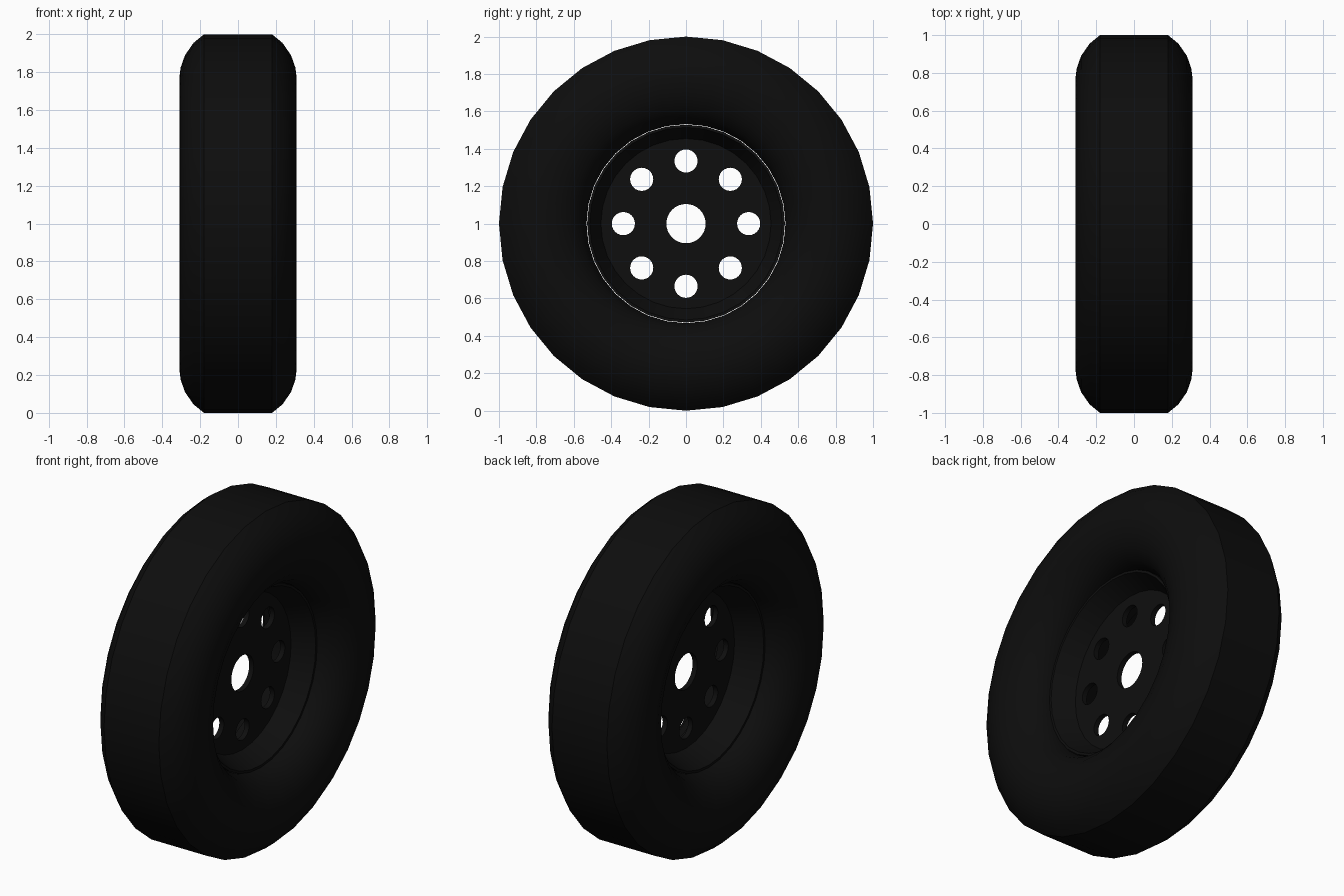
import bpy, bmesh
from math import sin, cos, pi
from mathutils import Matrix, Vector

if "Cube" in bpy.data.objects:
    bpy.data.objects.remove(bpy.data.objects["Cube"])

SEGMENTS = 32
CENTRE = Vector((0, 0, 1))


def material(name, value):
    mat = bpy.data.materials.new(name)
    mat.use_nodes = True
    colour = (value, value, value, 1)
    mat.diffuse_color = colour
    mat.node_tree.nodes["Principled BSDF"].inputs["Base Color"].default_value = colour
    return mat


def make_object(name, bm, mat):
    bmesh.ops.recalc_face_normals(bm, faces=bm.faces)
    mesh = bpy.data.meshes.new(name)
    bm.to_mesh(mesh)
    bm.free()
    mesh.materials.append(mat)
    obj = bpy.data.objects.new(name, mesh)
    bpy.context.collection.objects.link(obj)
    return obj


def revolve(name, profile, mat):
    """Turn a closed (x, radius) profile around the axle."""
    bm = bmesh.new()
    rings = []
    for i in range(SEGMENTS):
        a = 2 * pi * i / SEGMENTS
        rings.append([bm.verts.new(CENTRE + Vector((x, r * sin(a), r * cos(a))))
                      for x, r in profile])
    n = len(profile)
    for i, ring in enumerate(rings):
        after = rings[(i + 1) % SEGMENTS]
        for j in range(n):
            k = (j + 1) % n
            bm.faces.new((ring[j], ring[k], after[k], after[j]))
    return make_object(name, bm, mat)


def activate(obj):
    bpy.ops.object.select_all(action='DESELECT')
    obj.select_set(True)
    bpy.context.view_layer.objects.active = obj


rubber = material("black_rubber", 0.004)
metal = material("black_metal", 0.0045)

# Tyre: flat tread, rounded shoulders, sidewalls rolling in to the bore
half = [(0.18, 1.0), (0.235, 0.955), (0.28, 0.89), (0.303, 0.825), (0.31, 0.77),
        (0.302, 0.695), (0.27, 0.62), (0.22, 0.565), (0.15, 0.532)]
tyre = revolve("tyre", half + [(-x, r) for x, r in reversed(half)], rubber)

# Rim: thin centre plate with a bored hub and flared barrel
rim = revolve("rim", [(0.03, 0.105), (0.03, 0.455), (0.15, 0.515), (0.15, 0.529),
                      (-0.15, 0.529), (-0.15, 0.515), (0.0, 0.455), (0.0, 0.105)], metal)

# Ring of eight round holes through the plate
bm = bmesh.new()
for i in range(8):
    a = pi * i / 4
    place = Matrix.Translation(CENTRE + Vector((0, 0.335 * sin(a), 0.335 * cos(a))))
    bmesh.ops.create_cone(bm, cap_ends=True, segments=24, radius1=0.062, radius2=0.062,
                          depth=0.2, matrix=place @ Matrix.Rotation(pi / 2, 4, 'Y'))
cutter = make_object("hole_cutter", bm, metal)
cutter.hide_render = True
cut = rim.modifiers.new("holes", 'BOOLEAN')
cut.operation = 'DIFFERENCE'
cut.solver = 'EXACT'
cut.object = cutter
activate(rim)
bpy.ops.object.modifier_apply(modifier=cut.name)
bpy.data.objects.remove(cutter)

# Smooth shading with crisp tread and rim edges
for obj in (tyre, rim):
    activate(obj)
    bpy.ops.object.shade_smooth_by_angle(angle=pi / 6)
